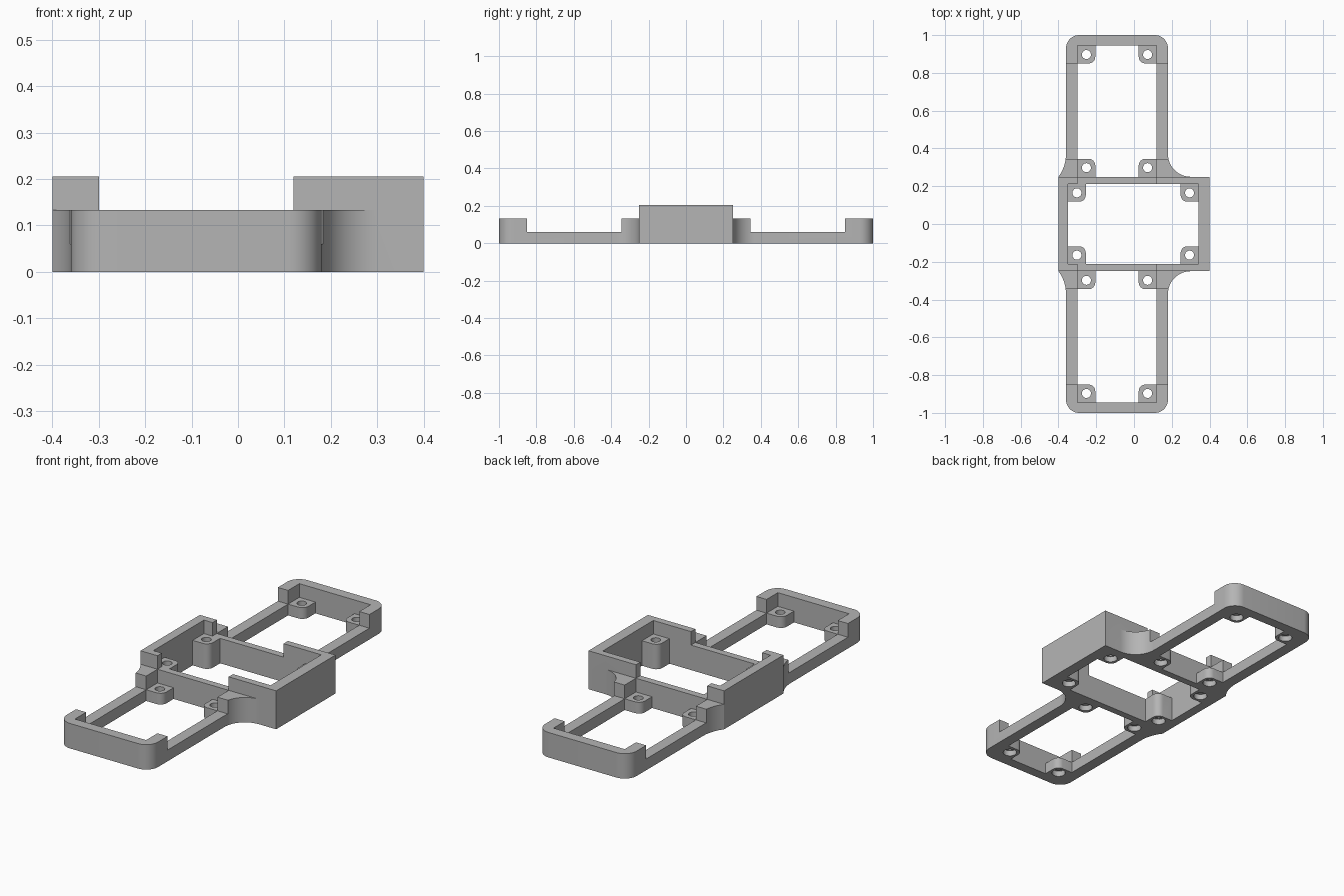
import bpy, bmesh
from math import sin, cos, radians

cube = bpy.data.objects.get("Cube")
if cube:
    bpy.data.objects.remove(cube, do_unlink=True)

# Main levels and limits
RAIL, SHELF, TOP = 0.06, 0.133, 0.205
WX0, WX1, WY0, WY1 = -0.30, 0.12, 0.25, 0.945     # wing opening
CX0, CX1, CY = -0.35, 0.342, 0.213                # centre opening
BOSS, INSET = 0.095, 0.048                        # boss size, hole offset

grey = bpy.data.materials.new("plain_grey")
grey.use_nodes = True
grey.diffuse_color = (0.46, 0.46, 0.46, 1)
grey.node_tree.nodes["Principled BSDF"].inputs["Base Color"].default_value = grey.diffuse_color


def arc(cx, cy, r, a0, a1, n=10):
    angles = [radians(a0 + (a1 - a0) * i / n) for i in range(n + 1)]
    return [(cx + r * cos(a), cy + r * sin(a)) for a in angles]


def prism(name, points, z0, z1):
    bm = bmesh.new()
    face = bm.faces.new([bm.verts.new((x, y, z0)) for x, y in points])
    top = bmesh.ops.extrude_face_region(bm, geom=[face])["geom"]
    moved = [v for v in top if isinstance(v, bmesh.types.BMVert)]
    bmesh.ops.translate(bm, verts=moved, vec=(0, 0, z1 - z0))
    bmesh.ops.recalc_face_normals(bm, faces=bm.faces)
    mesh = bpy.data.meshes.new(name)
    bm.to_mesh(mesh)
    bm.free()
    obj = bpy.data.objects.new(name, mesh)
    bpy.context.collection.objects.link(obj)
    mesh.materials.append(grey)
    return obj


def cut(points, z0, z1):
    cutter = prism("cutter", points, z0, z1)
    cutter.hide_render = True
    mod = frame.modifiers.new("cut", "BOOLEAN")
    mod.operation, mod.solver, mod.object = "DIFFERENCE", "EXACT", cutter
    bpy.ops.object.modifier_apply(modifier=mod.name)
    bpy.data.objects.remove(cutter, do_unlink=True)


def rect(x0, x1, y0, y1):
    return [(x0, y0), (x1, y0), (x1, y1), (x0, y1)]


def opening(x0, x1, y0, y1, r=0.035):
    """Rectangle with a rounded boss left standing in each corner."""
    points = []
    for x, y, sx, sy in ((x0, y0, 1, 1), (x1, y0, -1, 1), (x1, y1, -1, -1), (x0, y1, 1, -1)):
        bend = arc(BOSS - r, BOSS - r, r, 90, 0, 6)
        corner = [(0, BOSS)] + bend + [(BOSS, 0)]
        corner = [(x + sx * px, y + sy * py) for px, py in corner]
        points += corner if sx == sy else corner[::-1]
    return points


def screw_holes(x0, x1, y0, y1):
    for x in (x0 + INSET, x1 - INSET):
        for y in (y0 + INSET, y1 - INSET):
            cut(arc(x, y, 0.024, 0, 345, 23), -0.1, 0.5)
            cut(arc(x, y, 0.034, 0, 345, 23), -0.1, 0.03)   # counterbore


# Solid outline: centre block, fillets and rounded wings
half = [(0.40, 0.25)] + arc(0.30, 0.37, 0.12, 270, 180, 14)
half += arc(0.11, 0.93, 0.07, 0, 90) + arc(-0.29, 0.93, 0.07, 90, 180)
half += arc(-0.56, 0.37, 0.20, 0, -36.87, 8)
frame = prism("mounting_frame", half + [(x, -y) for x, y in reversed(half)], 0, TOP)
bpy.context.view_layer.objects.active = frame
frame.select_set(True)

# Wings: lower the top, lower the side rails, open the middle
for s in (1, -1):
    def span(x0, x1, a, b):
        return rect(x0, x1, min(s * a, s * b), max(s * a, s * b))
    cut(span(-1, 1, WY0, 1.2), SHELF, 0.5)
    cut(span(-1, 1, 0.345, 0.85), RAIL, 0.5)
    cut(span(WX0, WX1, WY0, WY1), RAIL, 0.5)
    y0, y1 = sorted((s * WY0, s * WY1))
    cut(opening(WX0, WX1, y0, y1), -0.1, 0.5)
    screw_holes(WX0, WX1, y0, y1)

# Centre block: wall notches, recess above the bosses, opening
cut(rect(WX0, WX1, -0.3, 0.3), SHELF, 0.5)
cut(rect(CX0, CX1, -CY, CY), SHELF, 0.5)
cut(opening(CX0, CX1, -CY, CY), -0.1, 0.5)
screw_holes(CX0, CX1, -CY, CY)

bpy.ops.object.shade_smooth_by_angle(angle=radians(30))
